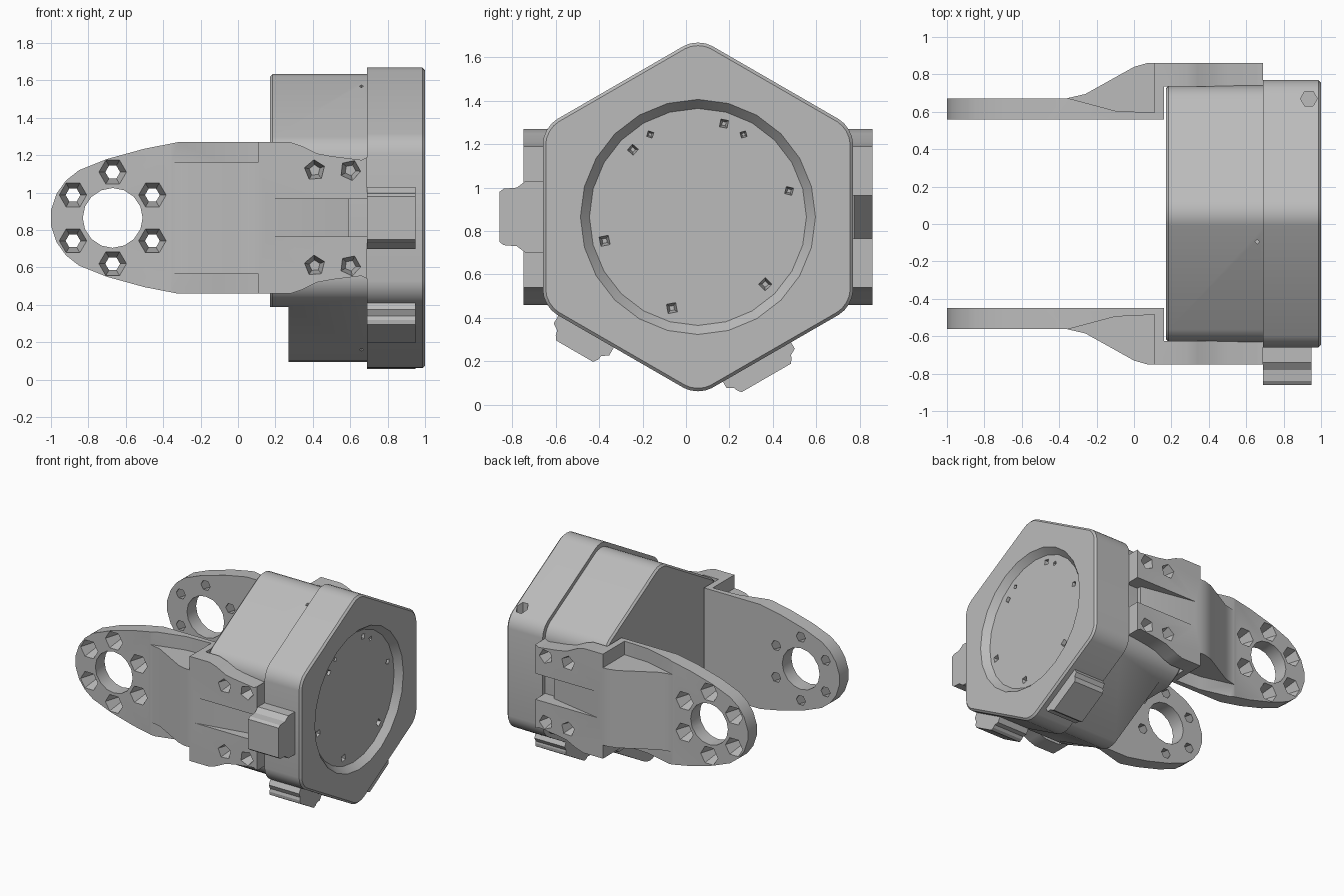
import bpy, bmesh
from math import sin, cos, pi, radians

if "Cube" in bpy.data.objects:
    bpy.data.objects.remove(bpy.data.objects["Cube"])

CY, CZ = 0.055, 0.865          # centre of the hexagonal housing

grey = bpy.data.materials.new("mid grey")
grey.use_nodes = True
colour = (0.5, 0.5, 0.5, 1)
grey.diffuse_color = colour
grey.node_tree.nodes["Principled BSDF"].inputs["Base Color"].default_value = colour


def ring(u, v, r, n, turn=0.0):
    return [(u + r * cos(turn + 2 * pi * i / n), v + r * sin(turn + 2 * pi * i / n))
            for i in range(n)]


def prism(bm, pts, lo, hi, place, taper=1.0):
    """Extrude a profile from lo to hi; taper scales the hi end."""
    mu = sum(p[0] for p in pts) / len(pts)
    mv = sum(p[1] for p in pts) / len(pts)
    a = [bm.verts.new(place(u, v, lo)) for u, v in pts]
    b = [bm.verts.new(place(mu + (u - mu) * taper, mv + (v - mv) * taper, hi)) for u, v in pts]
    bm.faces.new(a)
    bm.faces.new(b[::-1])
    for i in range(len(pts)):
        j = (i + 1) % len(pts)
        bm.faces.new((a[j], a[i], b[i], b[j]))


def make(name, bm):
    bmesh.ops.recalc_face_normals(bm, faces=bm.faces)
    mesh = bpy.data.meshes.new(name)
    bm.to_mesh(mesh)
    bm.free()
    ob = bpy.data.objects.new(name, mesh)
    mesh.materials.append(grey)
    bpy.context.collection.objects.link(ob)
    return ob


def activate(ob):
    bpy.ops.object.select_all(action='DESELECT')
    ob.select_set(True)
    bpy.context.view_layer.objects.active = ob


def boolean(ob, bm, operation='DIFFERENCE'):
    cutter = make("cutter", bm)
    cutter.hide_render = True
    mod = ob.modifiers.new("cut", 'BOOLEAN')
    mod.operation, mod.solver, mod.object = operation, 'EXACT', cutter
    activate(ob)
    bpy.ops.object.modifier_apply(modifier=mod.name)
    bpy.data.objects.remove(cutter)


def smooth(ob, angle=30):
    activate(ob)
    bpy.ops.object.shade_smooth_by_angle(angle=radians(angle))


def yz(u, v, x):
    return (x, CY + u, CZ + v)


def xy(u, v, z):
    return (u, CY + v, CZ + z)


# Hexagonal sections with rounded corners
def hexagon(name, apothem, x0, x1, rim):
    bm = bmesh.new()
    prism(bm, ring(0, 0, apothem / cos(pi / 6), 6, pi / 6), x0, x1, yz)
    along = [e for e in bm.edges if abs(e.verts[0].co.x - e.verts[1].co.x) > 0.1]
    bmesh.ops.bevel(bm, geom=along, offset=0.075, segments=4, profile=0.5, affect='EDGES')
    end = [e for e in bm.edges if all(abs(v.co.x - rim) < 1e-4 for v in e.verts)]
    bmesh.ops.bevel(bm, geom=end, offset=0.014, segments=1, affect='EDGES')
    return make(name, bm)


# Motor body, with a step under its inner end
body = hexagon("housing_body", 0.685, 0.17, 0.70, 0.17)
cut = bmesh.new()
prism(cut, [(-1, -1), (1, -1), (1, -0.475), (-1, -0.475)], 0, 0.27, yz)
for y, z in ((-0.15, 0.65), (-0.15, -0.65)):
    prism(cut, ring(0.66, y, 0.012, 4), z, z + (0.2 if z > 0 else -0.2), xy)
boolean(body, cut)
smooth(body)

# End cap with a tapered round recess and small pits
cap = hexagon("end_cap", 0.715, 0.69, 1.0, 1.0)
cut = bmesh.new()
prism(cut, ring(0, 0, 0.50, 24), 0.95, 1.01, yz, 1.10)
boolean(cap, cut)
cut = bmesh.new()
for y, z, r in ((0.12, 0.43, 0.03), (0.21, 0.38, 0.022), (-0.22, 0.38, 0.022),
                (-0.30, 0.31, 0.03), (0.42, 0.12, 0.028), (-0.43, -0.11, 0.036),
                (0.31, -0.31, 0.036), (-0.12, -0.42, 0.036)):
    prism(cut, ring(y, z, r * 0.4, 4, y * 5), 0.89, 0.97, yz, 2.5)
prism(cut, ring(0.935, 0.615, 0.045, 6), 0.38, 0.6, xy)
boolean(cap, cut)
smooth(cap)

# Stepped mounting tabs: face normal (y, z), extent along the face, height
for name, ny, nz, t0, t1, top in (("front_tab", -1, 0, -0.165, 0.165, 0.915),
                                  ("lower_front_tab", -0.5, -0.866, -0.33, -0.035, 0.82),
                                  ("lower_back_tab", 0.5, -0.866, -0.28, 0.083, 0.80)):
    h = top - 0.715
    half = [(t0, 0.66), (t0, 0.715 + h * 0.4), (t0 + 0.03, 0.715 + h * 0.6),
            (t0 + 0.035, top - 0.02), (t0 + 0.05, top)]
    pts = half + [(t0 + t1 - t, n) for t, n in half[::-1]]
    bm = bmesh.new()
    prism(bm, pts, 0.69, 0.95,
          lambda t, n, x: yz(n * ny - t * nz, n * nz + t * ny, x))
    make(name, bm)

# Bracket arms: side outline intersected with a bent plan profile
upper = [(-1, 0.04), (-0.97, 0.13), (-0.92, 0.20), (-0.85, 0.255), (-0.70, 0.315),
         (-0.50, 0.37), (-0.32, 0.405), (0.28, 0.405), (0.34, 0.385), (0.42, 0.345),
         (0.50, 0.33), (0.66, 0.31), (0.69, 0.325)]
outline = upper + [(x, -z) for x, z in upper[::-1]]
plan = [(-1.1, 0.505), (0.16, 0.505), (0.16, 0.68), (0.8, 0.68), (0.8, 0.805),
        (0.07, 0.805), (0.0, 0.785), (-0.26, 0.64), (-0.36, 0.617), (-1.1, 0.617)]
edge_pocket = [(-0.38, 0.625), (-0.1, 0.55), (0.11, 0.54), (0.11, 0.9), (-0.38, 0.9)]
channel = [(0.13, 0.81), (0.59, 0.72), (0.59, 0.6), (0.72, 0.6), (0.72, 0.9), (0.13, 0.9)]

for name, s in (("front_arm", -1), ("back_arm", 1)):
    def side(u, v, d):
        return (u, CY + s * d, CZ + v)

    def flat(u, d, z):
        return (u, CY + s * d, CZ + z)

    bm = bmesh.new()
    prism(bm, outline, 0.4, 1.0, side)
    arm = make(name, bm)
    bm = bmesh.new()
    prism(bm, plan, -0.6, 0.6, flat)
    boolean(arm, bm, 'INTERSECT')

    # Pockets along both edges and the central channel
    cut = bmesh.new()
    for k in (-1, 1):
        prism(cut, edge_pocket, 0.30 * k, 0.5 * k, flat)
    prism(cut, channel, -0.10, 0.10, flat)
    boolean(arm, cut)

    # Pivot hole, its ring of countersunk holes, and the fixing holes
    cut = bmesh.new()
    prism(cut, ring(-0.67, 0, 0.16, 16), 0.4, 0.75, side)
    for x, z in ring(-0.67, 0, 0.245, 6, pi / 6):
        prism(cut, ring(x, z, 0.035, 6), 0.49, 0.64, side, 2.3)
    for x in (0.41, 0.60):
        for z in (-0.255, 0.255):
            prism(cut, ring(x, z, 0.03, 5, x * 4), 0.70, 0.82, side, 2.0)
    boolean(arm, cut)
    smooth(arm)
